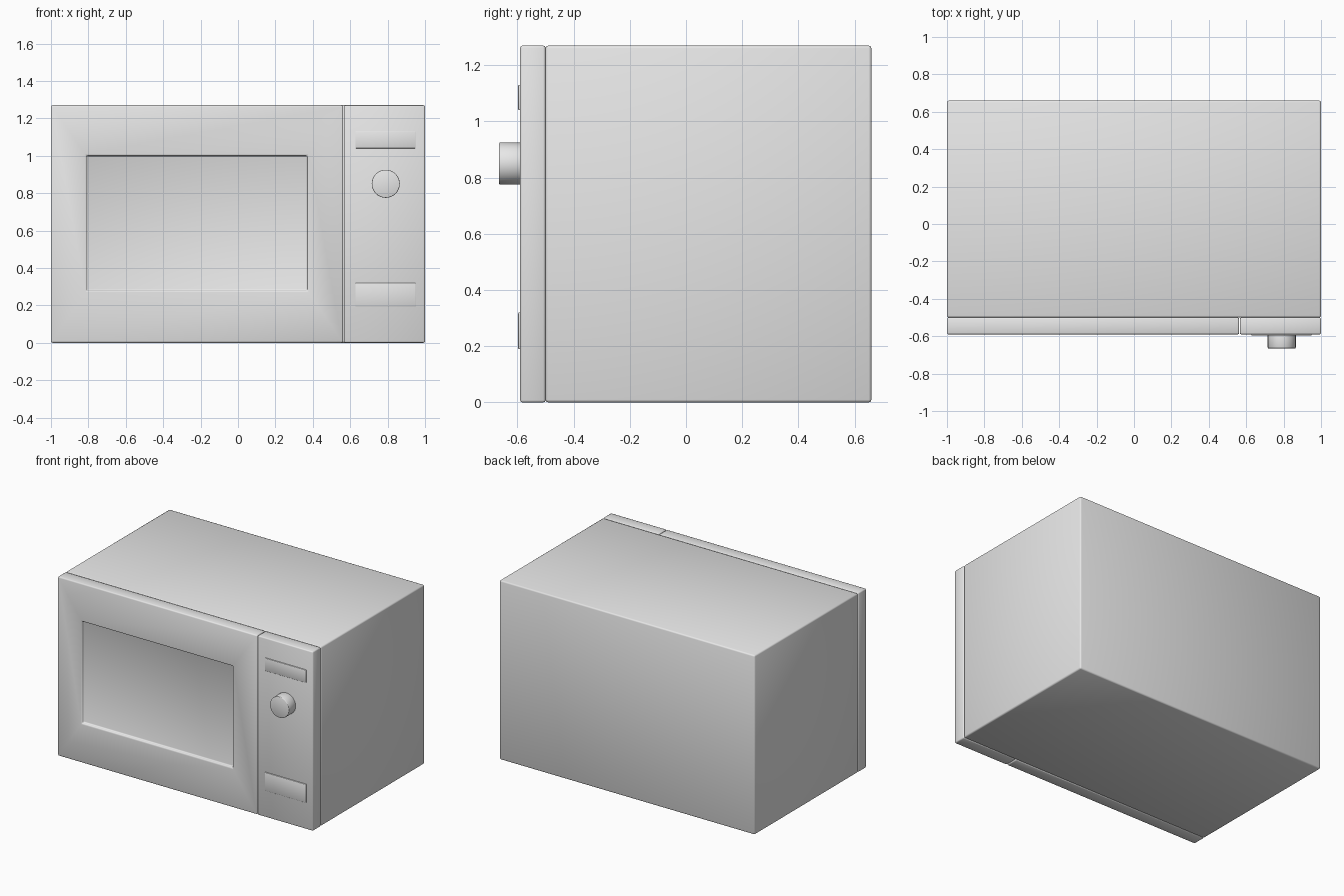
import bpy, bmesh, math
from mathutils import Vector, Matrix

cube = bpy.data.objects.get("Cube")
if cube:
    bpy.data.objects.remove(cube, do_unlink=True)

# Single painted metal finish
grey = bpy.data.materials.new("light_grey")
grey.use_nodes = True
colour = (0.8, 0.8, 0.8, 1)
grey.diffuse_color = colour
grey.node_tree.nodes["Principled BSDF"].inputs["Base Color"].default_value = colour


def finish(name, bm, bevel, segments=2, limit=None):
    """Turn a bmesh into a smooth object with softened edges."""
    bmesh.ops.recalc_face_normals(bm, faces=bm.faces)
    mesh = bpy.data.meshes.new(name)
    bm.to_mesh(mesh)
    bm.free()
    mesh.materials.append(grey)
    mesh.shade_smooth()
    obj = bpy.data.objects.new(name, mesh)
    bpy.context.collection.objects.link(obj)
    mod = obj.modifiers.new("soft_edges", "BEVEL")
    mod.width = bevel
    mod.segments = segments
    mod.limit_method = "ANGLE"
    mod.angle_limit = math.radians(40)
    return obj


def block(low, high):
    """Box between two opposite corners."""
    low, high = Vector(low), Vector(high)
    bm = bmesh.new()
    place = Matrix.Translation((low + high) / 2) @ Matrix.Diagonal((*(high - low), 1))
    bmesh.ops.create_cube(bm, size=1, matrix=place)
    return bm


def front_face(bm):
    bm.normal_update()
    return min(bm.faces, key=lambda f: f.calc_center_median().y)


HEIGHT = 1.27
FRONT, SEAM, BACK = -0.59, -0.5, 0.66

# Main cabinet
finish("cabinet", block((-1, SEAM, 0), (1, BACK, HEIGHT)), 0.01)

# Door with a recessed window
door = block((-1, FRONT, 0), (0.562, SEAM, HEIGHT))
face = front_face(door)
bmesh.ops.inset_individual(door, faces=[face], thickness=0.1)
for v in face.verts:
    v.co.x = -0.81 if v.co.x < -0.2 else 0.37
    v.co.z = 0.28 if v.co.z < 0.6 else 1.0
bmesh.ops.inset_individual(door, faces=[face], thickness=0.0)
bmesh.ops.translate(door, verts=face.verts, vec=(0, 0.02, 0))
finish("door", door, 0.008)

# Control panel beside the door
finish("control_panel", block((0.566, FRONT, 0), (1, SEAM, HEIGHT)), 0.008)

# Display and door release button
for name, bottom, top in (("display", 1.04, 1.13), ("release_button", 0.19, 0.32)):
    finish(name, block((0.627, FRONT - 0.007, bottom), (0.95, FRONT + 0.02, top)), 0.003)

# Timer knob
knob = bmesh.new()
bmesh.ops.create_cone(
    knob, cap_ends=True, segments=32, radius1=0.075, radius2=0.075, depth=0.085,
    matrix=Matrix.Translation((0.79, -0.6225, 0.85)) @ Matrix.Rotation(math.pi / 2, 4, "X"))
finish("timer_knob", knob, 0.004)
